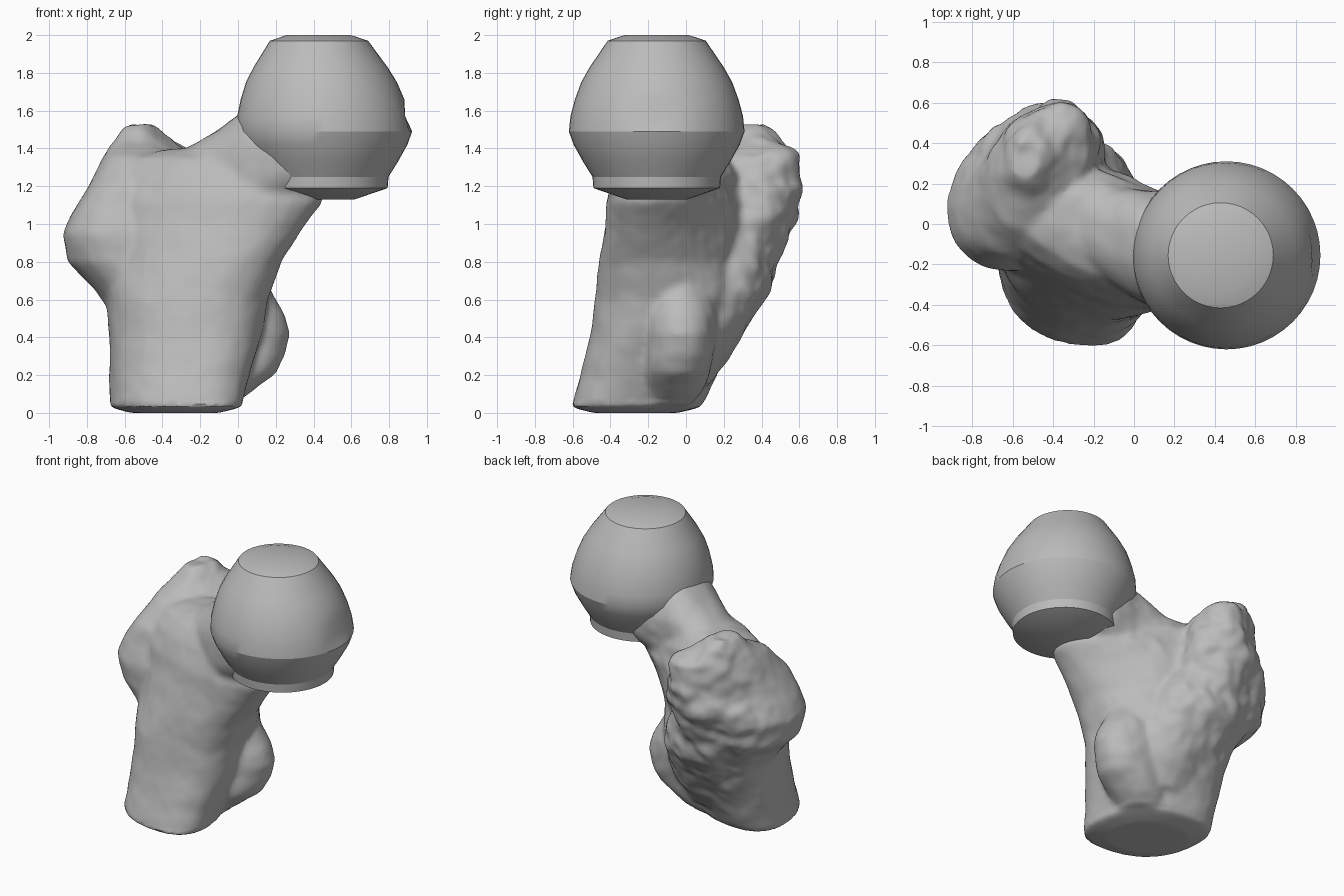
import bpy, bmesh, math
from mathutils import noise

cube = bpy.data.objects.get("Cube")
if cube:
    bpy.data.objects.remove(cube, do_unlink=True)

grey = bpy.data.materials.new("bone grey")
grey.use_nodes = True
colour = (0.5, 0.5, 0.5, 1)
grey.diffuse_color = colour
grey.node_tree.nodes["Principled BSDF"].inputs["Base Color"].default_value = colour


def loft(bm, rings):
    """Skin a stack of equally sized rings and cap both ends."""
    rows = [[bm.verts.new(p) for p in ring] for ring in rings]
    n = len(rows[0])
    for low, high in zip(rows, rows[1:]):
        for i in range(n):
            j = (i + 1) % n
            bm.faces.new((low[i], low[j], high[j], high[i]))
    bm.faces.new(rows[0][::-1])
    bm.faces.new(rows[-1])


def soften(value, power):
    """Fill out the corners of a ring when the power is below one."""
    return math.copysign(abs(value) ** power, value)


def oval(z, x0, x1, y0, y1, skew, power=1, n=40):
    """Level oval given by its limits; skew leans it along a diagonal."""
    lean = math.asin(skew)
    ring = []
    for i in range(n):
        t = math.tau * i / n
        ring.append(((x0 + x1) / 2 + (x1 - x0) / 2 * soften(math.cos(t), power),
                     (y0 + y1) / 2 + (y1 - y0) / 2 * soften(math.sin(t + lean), power),
                     z))
    return ring


def neck_ring(x, y, z, ry, rz, n=32):
    """Upright ring across the neck."""
    return [(x, y + ry * soften(math.cos(math.tau * i / n), .8),
             z + rz * soften(math.sin(math.tau * i / n), .8)) for i in range(n)]


def make_object(name, bm):
    bmesh.ops.recalc_face_normals(bm, faces=bm.faces)
    mesh = bpy.data.meshes.new(name)
    bm.to_mesh(mesh)
    bm.free()
    obj = bpy.data.objects.new(name, mesh)
    bpy.context.collection.objects.link(obj)
    mesh.materials.append(grey)
    return obj


def smooth(obj, degrees):
    bpy.ops.object.select_all(action="DESELECT")
    obj.select_set(True)
    bpy.context.view_layer.objects.active = obj
    bpy.ops.object.shade_smooth_by_angle(angle=math.radians(degrees))


# Shaft, flaring towards the neck
bm = bmesh.new()
shaft = [
    (0.0, -.57, -.1, -.49, -.04, -.3),
    (.03, -.68, .02, -.61, .08, -.3),
    (.2, -.68, .06, -.56, .16, -.25),
    (.4, -.68, .12, -.51, .26, -.22),
    (.6, -.7, .16, -.48, .34, -.22),
    (.8, -.76, .23, -.46, .36, -.38),
    (1.0, -.8, .36, -.43, .36, -.48),
    (1.12, -.79, .45, -.42, .34, -.48),
    (1.26, -.73, .45, -.38, .3, -.52),
    (1.35, -.6, .4, -.33, .23, -.55),
    (1.4, -.36, .35, -.26, .15, -.5),
]
loft(bm, [oval(*s, .85 if s[0] < .7 else 1) for s in shaft])

# Large outer knob at the back
knob = [
    (.15, -.4, -.05, -.2, .13, 0),
    (.3, -.52, .02, -.2, .23, 0),
    (.45, -.62, .04, -.2, .33, 0),
    (.65, -.76, .02, -.25, .44, .1),
    (.8, -.9, -.05, -.24, .49, .15),
    (.95, -.93, -.12, -.23, .54, .22),
    (1.06, -.88, -.16, -.2, .6, .32),
    (1.2, -.79, -.18, -.16, .62, .4),
    (1.36, -.71, -.22, -.02, .61, .4),
    (1.43, -.66, -.33, .12, .52, .3),
    (1.53, -.61, -.46, .22, .42, .1),
]
loft(bm, [oval(*s) for s in knob])

# Inner knob, a swelling on the side of the shaft
swelling = [
    (.04, -.3, -.02, -.25, .02, 0),
    (.1, -.28, .06, -.24, .08, 0),
    (.21, -.25, .2, -.23, .13, 0),
    (.3, -.22, .25, -.22, .15, 0),
    (.42, -.2, .275, -.21, .16, 0),
    (.52, -.2, .25, -.21, .16, 0),
    (.62, -.22, .19, -.2, .14, 0),
    (.75, -.28, .12, -.18, .1, 0),
]
loft(bm, [oval(*s) for s in swelling])

# Neck running up to the ball
neck = [
    (-.5, .05, 1.12, .2, .22),
    (-.3, .02, 1.15, .23, .24),
    (-.1, -.06, 1.22, .25, .28),
    (.04, -.11, 1.29, .28, .32),
    (.18, -.14, 1.34, .31, .28),
    (.35, -.15, 1.38, .32, .25),
]
loft(bm, [neck_ring(*s) for s in neck])

# Fuse the body, then roughen its surface, most of all at the back
source = make_object("body_source", bm)
fuse = source.modifiers.new("fuse", "REMESH")
fuse.mode = "VOXEL"
fuse.voxel_size = .018
relax = source.modifiers.new("relax", "SMOOTH")
relax.iterations = 8
bpy.context.view_layer.update()
mesh = bpy.data.meshes.new_from_object(
    source.evaluated_get(bpy.context.evaluated_depsgraph_get()))
bpy.data.objects.remove(source, do_unlink=True)
bm = bmesh.new()
bm.from_mesh(mesh)
bm.normal_update()
normals = {v: v.normal.copy() for v in bm.verts}
for v, normal in normals.items():
    if v.co.z > .06:
        rough = .006 + .025 * min(1, max(0, (v.co.y - .1) * 3))
        wave = noise.noise(v.co * 6) + .4 * noise.noise(v.co * 13)
        v.co += normal * rough * wave
body = make_object("bone_body", bm)
smooth(body, 35)

# Ball head with a bevelled crown, a shallow outer flat and an undercut rim
profile = [(1.13, .16), (1.19, .335), (1.25, .34), (1.33, .39), (1.42, .44),
           (1.49, .465), (1.57, .457), (1.66, .433), (1.75, .4), (1.83, .355),
           (1.97, .26), (2.0, .17)]
bm = bmesh.new()
rings = []
for z, r in profile:
    cx = .457 - .03 * max(0, z - 1.5) / .5
    limit = .885 if z > 1.5 else 1
    rings.append([(min(limit, cx + r * math.cos(math.tau * i / 48)),
                   -.155 + r * math.sin(math.tau * i / 48), z) for i in range(48)])
loft(bm, rings)
head = make_object("ball_head", bm)
smooth(head, 25)
